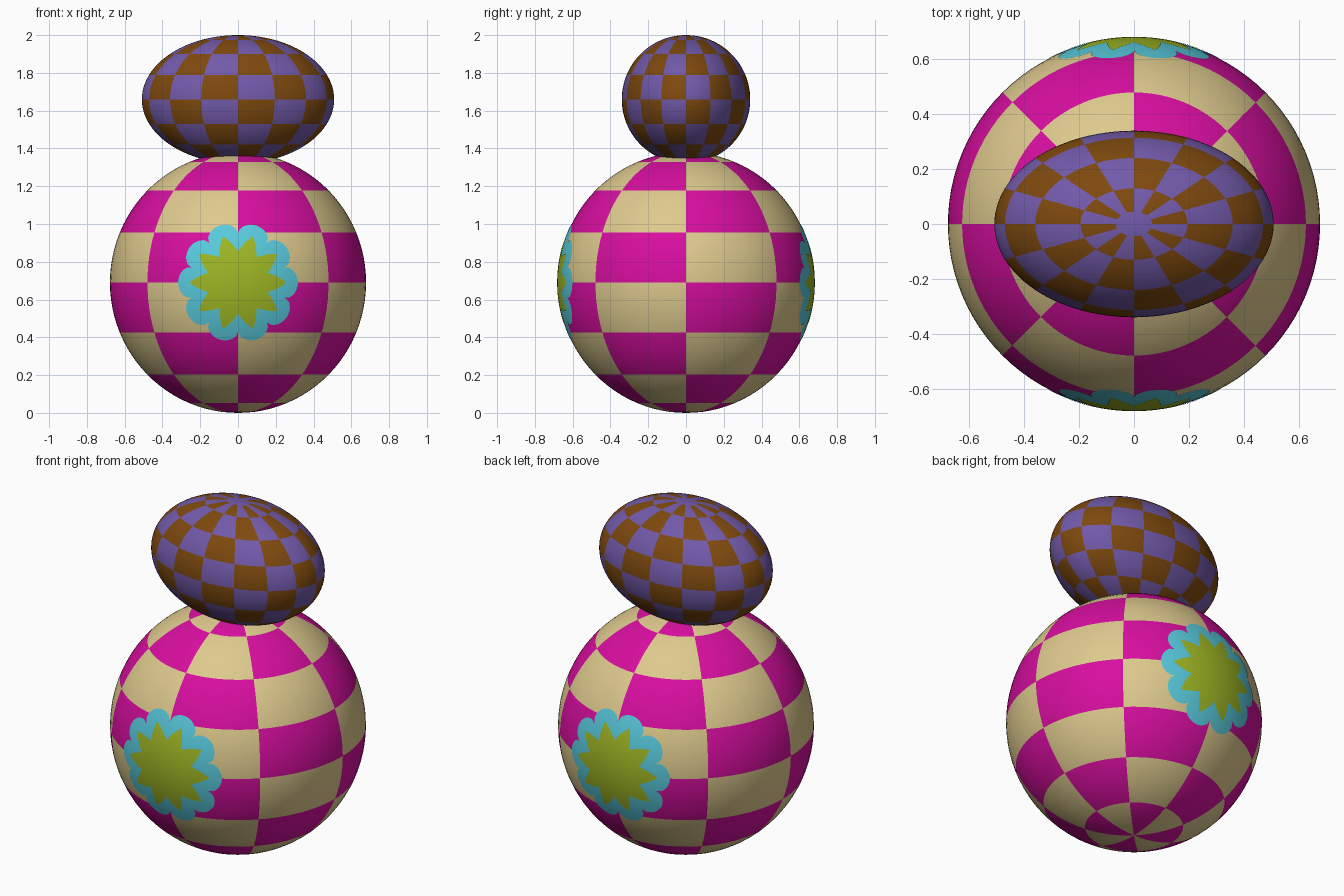
import bpy, bmesh, math

if "Cube" in bpy.data.objects:
    bpy.data.objects.remove(bpy.data.objects["Cube"])


def material(name, rgb):
    lin = [(c / 255 / 12.92) if c < 10 else ((c / 255 + 0.055) / 1.055) ** 2.4 for c in rgb]
    m = bpy.data.materials.new(name)
    m.diffuse_color = (*lin, 1)
    m.use_nodes = True
    m.node_tree.nodes["Principled BSDF"].inputs["Base Color"].default_value = m.diffuse_color
    return m


BEIGE = material("beige", (222, 202, 142))
MAGENTA = material("magenta", (216, 14, 160))
PURPLE = material("purple", (114, 90, 170))
BROWN = material("brown", (126, 73, 14))
CYAN = material("cyan", (88, 202, 220))
OLIVE = material("olive", (158, 182, 36))


def finish(bm, name, mats):
    bmesh.ops.recalc_face_normals(bm, faces=bm.faces)
    for f in bm.faces:
        f.smooth = True
    me = bpy.data.meshes.new(name)
    bm.to_mesh(me)
    bm.free()
    for m in mats:
        me.materials.append(m)
    ob = bpy.data.objects.new(name, me)
    bpy.context.collection.objects.link(ob)
    return ob


def checkered_ellipsoid(name, z, radii, sectors, mats, plain_pole):
    """Ellipsoid with a latitude/longitude checker, 8 bands high."""
    bm = bmesh.new()
    bmesh.ops.create_uvsphere(bm, u_segments=96, v_segments=48, radius=1)
    for f in bm.faces:
        c = f.calc_center_median().normalized()
        lat = math.degrees(math.asin(c.z))
        lon = math.degrees(math.atan2(c.y, c.x))
        i = math.floor(lon * sectors / 360)
        j = math.floor(lat / 22.5)
        f.material_index = (i + j) % 2 if abs(lat) < plain_pole else 0
    for v in bm.verts:
        v.co = (v.co.x * radii[0], v.co.y * radii[1], v.co.z * radii[2] + z)
    ob = finish(bm, name, mats)
    return ob


BODY_R, BODY_Z = 0.678, 0.69


def badge(name, side, outline, lift, mat):
    """Thin patch on the body; outline(angle) gives its radius seen from the front."""
    bm = bmesh.new()
    n, rings = 200, 10

    def point(r, a):
        x, dz = r * math.cos(a), r * math.sin(a)
        y = BODY_R * math.sqrt(1 - (x / BODY_R) ** 2 - (dz / BODY_Z) ** 2)
        k = 1 + lift / BODY_R
        return bm.verts.new((x * k, side * y * k, BODY_Z + dz * k))

    centre = point(0, 0)
    angles = [2 * math.pi * i / n for i in range(n)]
    prev = None
    for q in range(1, rings + 1):
        ring = [point(outline(a) * q / rings, a) for a in angles]
        for i in range(n):
            k = (i + 1) % n
            if prev:
                bm.faces.new((prev[i], prev[k], ring[k], ring[i]))
            else:
                bm.faces.new((centre, ring[k], ring[i]))
        prev = ring
    for f in bm.faces:
        f.normal_update()
    if sum(f.normal.y * side for f in bm.faces) < 0:
        bmesh.ops.reverse_faces(bm, faces=bm.faces)
    for f in bm.faces:
        f.smooth = True
    me = bpy.data.meshes.new(name)
    bm.to_mesh(me)
    bm.free()
    me.materials.append(mat)
    bpy.context.collection.objects.link(bpy.data.objects.new(name, me))


def petals(a):      # ten rounded lobes
    return 0.258 + 0.058 * math.sqrt(abs(math.cos(5 * a)))


def star(a):        # ten pointed rays
    t = abs((a / (math.pi / 5) + 0.5) % 1 - 0.5) * 2   # 0 at tip, 1 in valley
    return 0.165 + 0.09 * (1 - t) ** 1.1


# Round body and oval head
checkered_ellipsoid("body", BODY_Z, (BODY_R, BODY_R, BODY_Z), 8, (BEIGE, MAGENTA), 91)
checkered_ellipsoid("head", 1.66, (0.509, 0.34, 0.34), 16, (PURPLE, BROWN), 84)

# Flower patch on the front and back of the body
for label, side in (("front", -1), ("back", 1)):
    badge(label + "_flower_petals", side, petals, 0.002, CYAN)
    badge(label + "_flower_star", side, star, 0.004, OLIVE)
